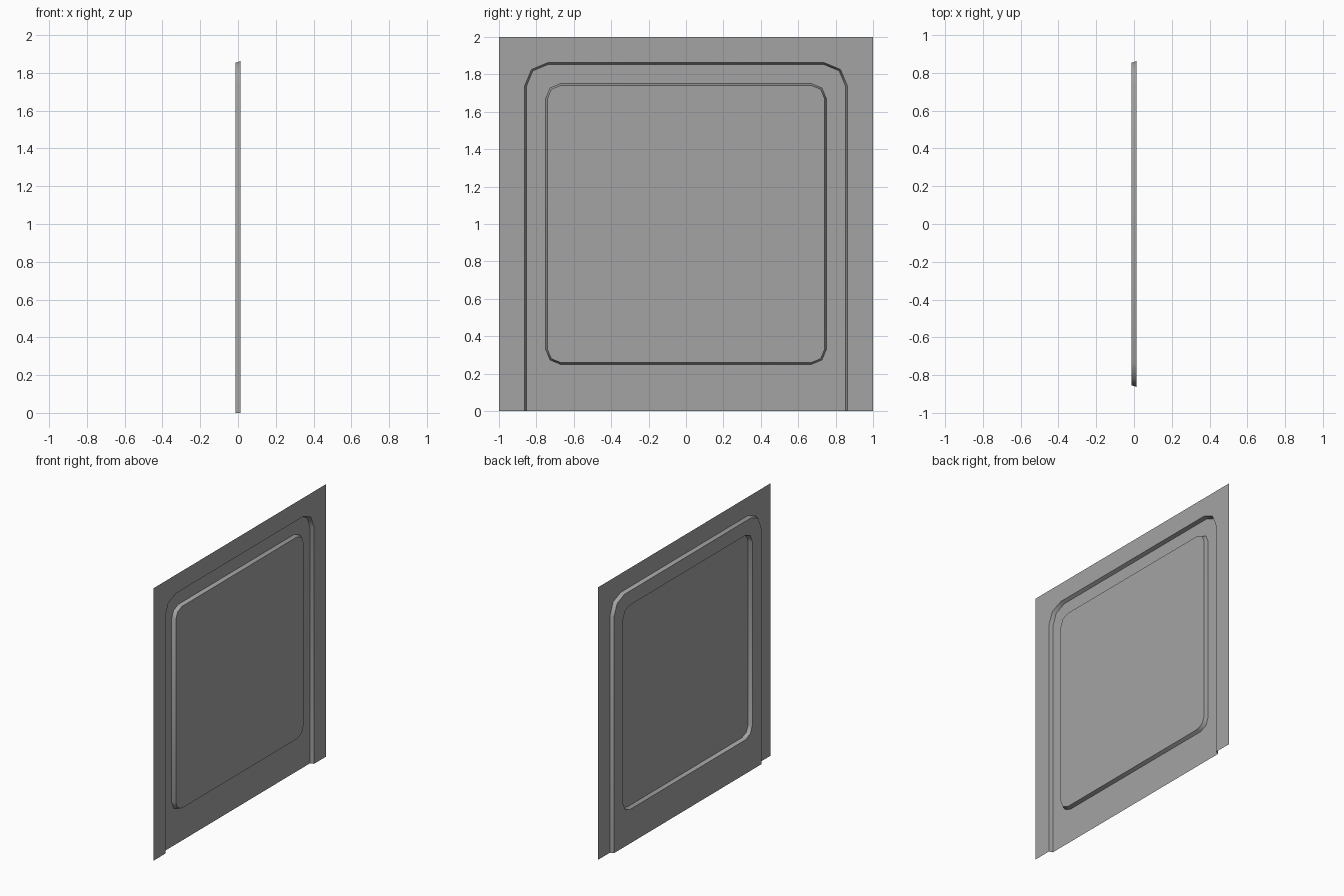
import bpy
import bmesh
from math import sin, cos, pi, radians

cube = bpy.data.objects.get("Cube")
if cube:
    bpy.data.objects.remove(cube, do_unlink=True)

FRONT, BACK = 0.0135, -0.0135   # x of the two sheet levels
STEPS = 2                       # segments per rounded corner


def outline(bm, x, half, low, high, r_low=0.0, r_high=0.0):
    """Rounded rectangle in the y-z plane, same vertex count for any radius."""
    corners = [(half, high, r_high, 0), (-half, high, r_high, 1),
               (-half, low, r_low, 2), (half, low, r_low, 3)]
    verts = []
    for y, z, r, quarter in corners:
        cy = y - r if y > 0 else y + r
        cz = z - r if z == high else z + r
        for i in range(STEPS + 1):
            a = (quarter + i / STEPS) * pi / 2
            verts.append(bm.verts.new((x, cy + r * cos(a), cz + r * sin(a))))
    return verts


bm = bmesh.new()
rings = [
    outline(bm, FRONT, 1.0, 0, 2.0),                         # frame edge
    outline(bm, FRONT, 0.863, 0, 1.863, 0, 0.125),           # door recess, outer
    outline(bm, BACK, 0.854, 0, 1.854, 0, 0.12),             # door recess, inner
    outline(bm, BACK, 0.75, 0.25, 1.75, 0.078, 0.078),       # raised panel, foot
    outline(bm, FRONT, 0.741, 0.259, 1.741, 0.072, 0.072),   # raised panel, top
]

# Bands between neighbouring outlines, leaving the bottom edge open
for outer, inner in zip(rings, rings[1:]):
    n = len(outer)
    for i in range(n):
        j = (i + 1) % n
        quad = [outer[i], outer[j], inner[j], inner[i]]
        if max(v.co.z for v in quad) > 0.001:
            bm.faces.new(quad)
bm.faces.new(rings[-1])
bmesh.ops.remove_doubles(bm, verts=bm.verts[:], dist=0.0005)
loose = [v for v in bm.verts if not v.link_faces]
bmesh.ops.delete(bm, geom=loose, context='VERTS')
bm.normal_update()

mesh = bpy.data.meshes.new("pressed_door_panel")
bm.to_mesh(mesh)
bm.free()
panel = bpy.data.objects.new("pressed_door_panel", mesh)
bpy.context.collection.objects.link(panel)

# Plain grey sheet
grey = bpy.data.materials.new("mid_grey")
grey.use_nodes = True
colour = (0.37, 0.37, 0.37, 1.0)
grey.diffuse_color = colour
grey.node_tree.nodes["Principled BSDF"].inputs["Base Color"].default_value = colour
mesh.materials.append(grey)

bpy.ops.object.select_all(action='DESELECT')
panel.select_set(True)
bpy.context.view_layer.objects.active = panel
bpy.ops.object.shade_smooth_by_angle(angle=radians(50))
